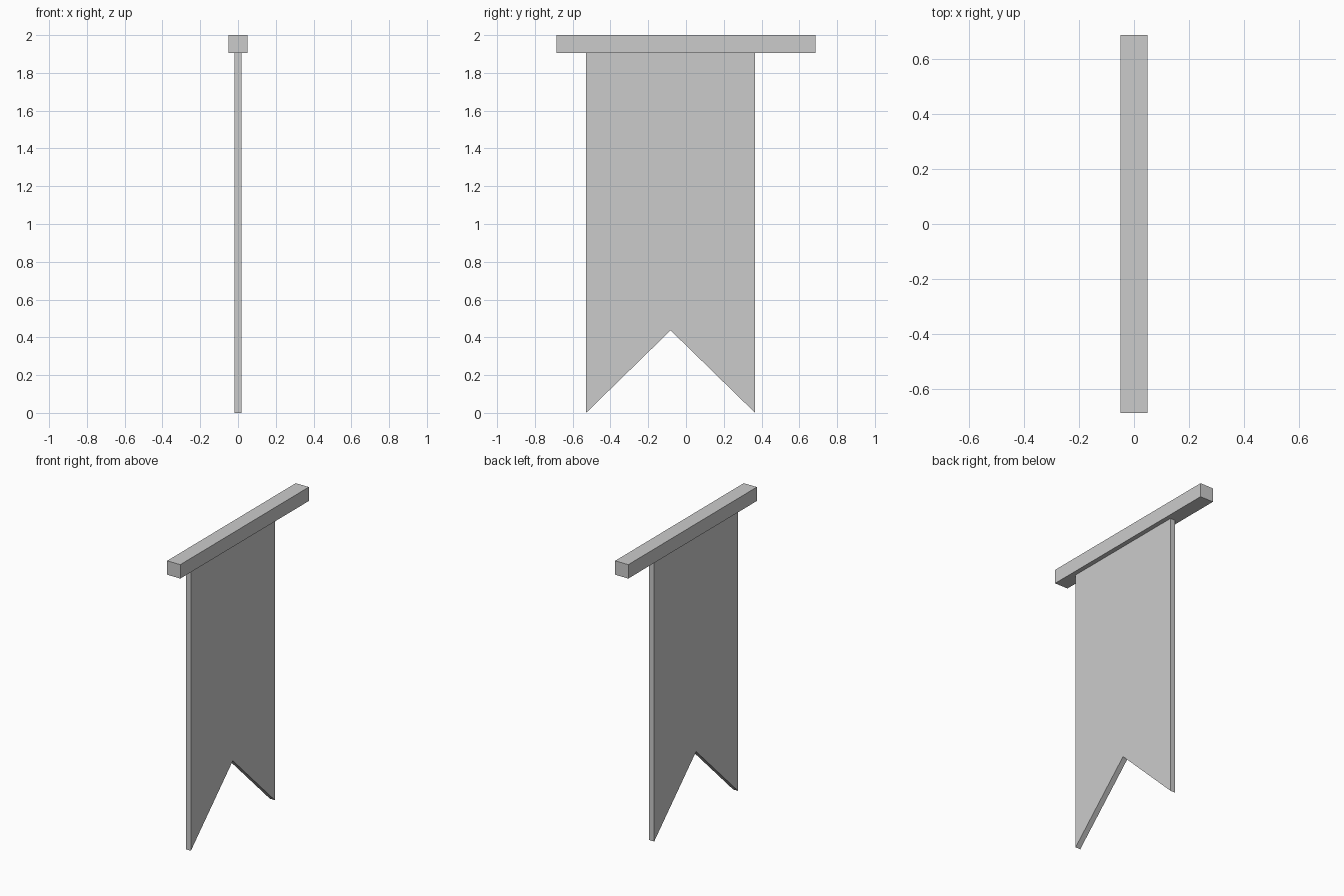
import bpy, bmesh

if "Cube" in bpy.data.objects:
    bpy.data.objects.remove(bpy.data.objects["Cube"])


def prism(name, profile, half_x):
    """Extrude a (y, z) outline along x, centred on x = 0."""
    bm = bmesh.new()
    face = bm.faces.new([bm.verts.new((-half_x, y, z)) for y, z in profile])
    ext = bmesh.ops.extrude_face_region(bm, geom=[face], use_keep_orig=True)
    moved = [v for v in ext["geom"] if isinstance(v, bmesh.types.BMVert)]
    bmesh.ops.translate(bm, verts=moved, vec=(2 * half_x, 0, 0))
    bmesh.ops.recalc_face_normals(bm, faces=bm.faces)
    mesh = bpy.data.meshes.new(name)
    bm.to_mesh(mesh)
    bm.free()
    obj = bpy.data.objects.new(name, mesh)
    bpy.context.collection.objects.link(obj)
    return obj


BAR_BOTTOM = 1.906

# Square crossbar at the top
prism("crossbar", [(-0.686, BAR_BOTTOM), (0.686, BAR_BOTTOM), (0.686, 2), (-0.686, 2)], 0.049)

# Hanging cloth with swallowtail notch, set off-centre on the bar
left, right = -0.529, 0.366
prism("banner_cloth", [(left, 0), ((left + right) / 2, 0.437), (right, 0),
                       (right, BAR_BOTTOM), (left, BAR_BOTTOM)], 0.0185)
